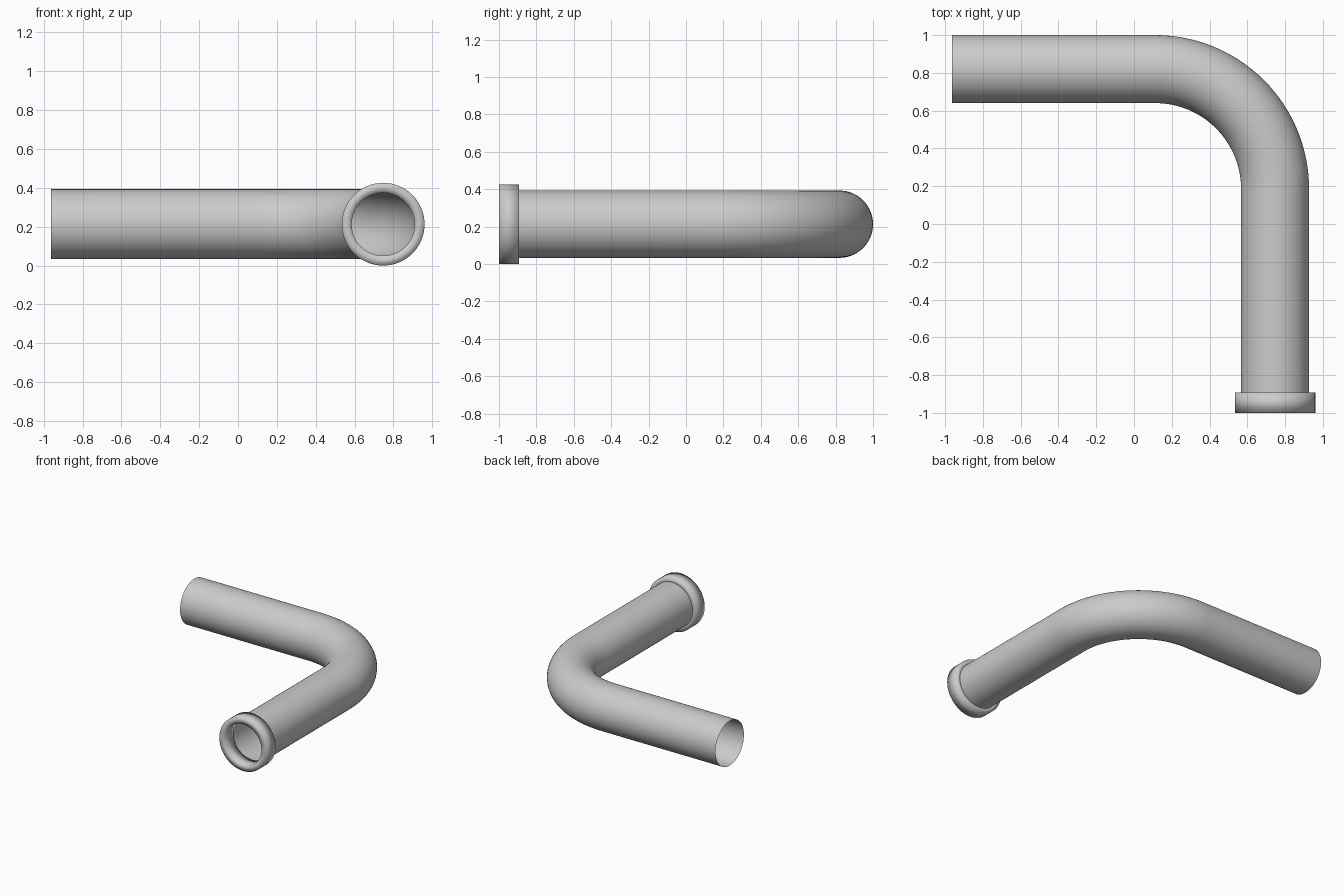
import bpy, bmesh
from math import sin, cos, pi
from mathutils import Vector

if "Cube" in bpy.data.objects:
    bpy.data.objects.remove(bpy.data.objects["Cube"])

SIDES = 64
CX, CY, CZ = 0.747, 0.82, 0.213      # centre lines of the two legs, and height
PIPE_R, BEND_R = 0.18, 0.635


def sweep(name, rings, closed=False):
    """Skin circles given as (centre, heading angle in plan, radius)."""
    bm = bmesh.new()
    loops = []
    for centre, heading, r in rings:
        side = Vector((-sin(heading), cos(heading), 0))
        loops.append([bm.verts.new(centre + r * (cos(a) * side + sin(a) * Vector((0, 0, 1))))
                      for a in (2 * pi * i / SIDES for i in range(SIDES))])
    pairs = list(zip(loops, loops[1:]))
    if closed:
        pairs.append((loops[-1], loops[0]))
    for a, b in pairs:
        for i in range(SIDES):
            j = (i + 1) % SIDES
            bm.faces.new((a[i], a[j], b[j], b[i])).smooth = True
    bmesh.ops.recalc_face_normals(bm, faces=bm.faces)
    mesh = bpy.data.meshes.new(name)
    bm.to_mesh(mesh)
    bm.free()
    obj = bpy.data.objects.new(name, mesh)
    bpy.context.collection.objects.link(obj)
    return obj


# Open pipe: straight leg, quarter bend, straight leg
bend_centre = Vector((CX - BEND_R, CY - BEND_R, CZ))
path = [(Vector((-0.963, CY, CZ)), 0, PIPE_R)]
for k in range(33):
    t = pi / 2 * k / 32
    path.append((bend_centre + BEND_R * Vector((sin(t), cos(t), 0)), -t, PIPE_R))
path.append((Vector((CX, -0.893, CZ)), -pi / 2, PIPE_R))
sweep("bent_pipe", path)

# Collar ring around the front mouth
profile = [(-0.893, 0.162), (-0.893, 0.213), (-1.0, 0.213), (-1.0, 0.162)]
sweep("end_collar", [(Vector((CX, y, CZ)), -pi / 2, r) for y, r in profile], closed=True)
